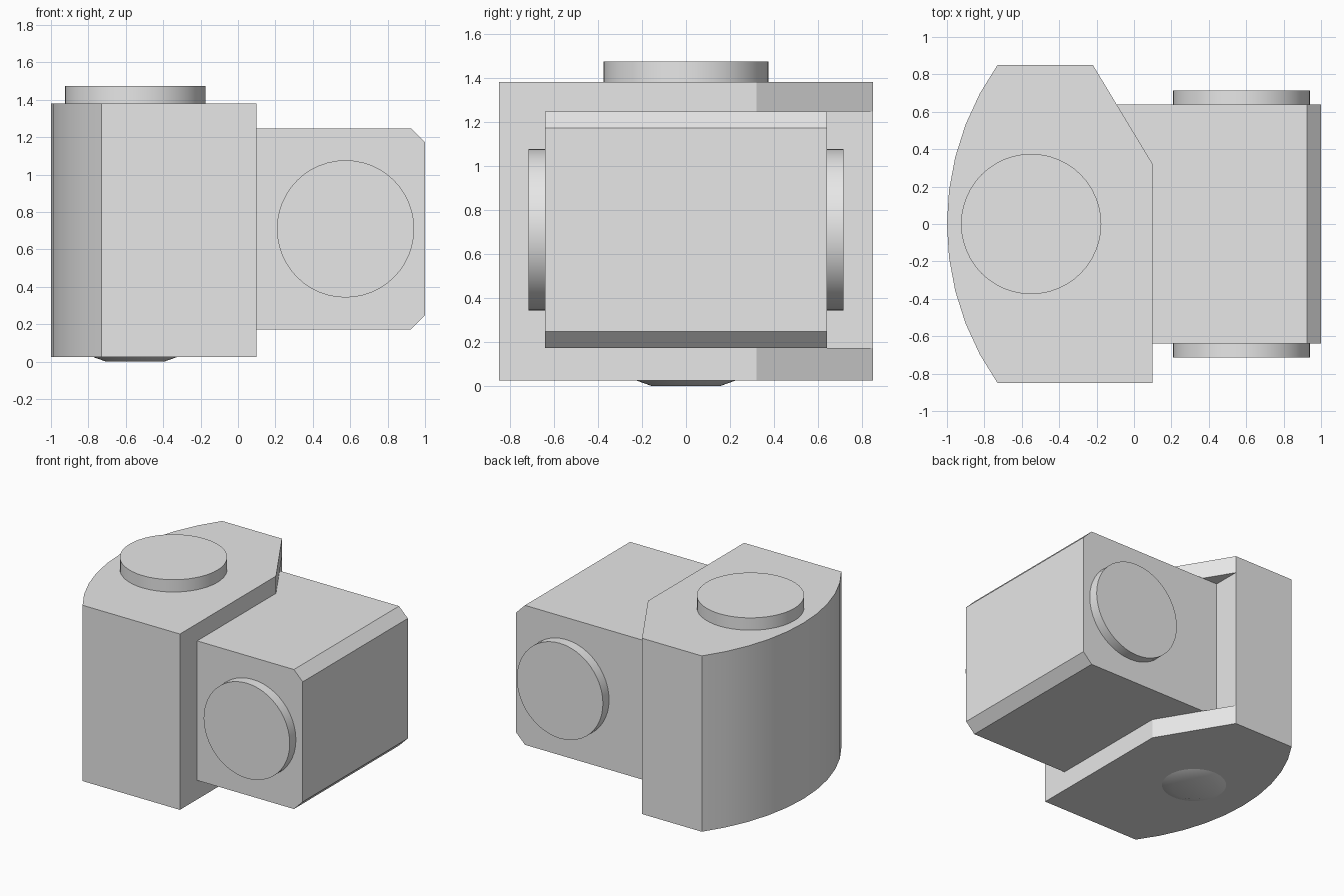
import bpy, bmesh
from math import asin, sin, cos, pi, radians
from mathutils import Matrix, Vector

cube = bpy.data.objects.get("Cube")
if cube:
    bpy.data.objects.remove(cube, do_unlink=True)

grey = bpy.data.materials.new("light_grey")
grey.use_nodes = True
grey.diffuse_color = (0.8, 0.8, 0.8, 1)
grey.node_tree.nodes["Principled BSDF"].inputs["Base Color"].default_value = grey.diffuse_color


def finish(name, bm):
    bmesh.ops.recalc_face_normals(bm, faces=bm.faces)
    mesh = bpy.data.meshes.new(name)
    bm.to_mesh(mesh)
    bm.free()
    mesh.materials.append(grey)
    obj = bpy.data.objects.new(name, mesh)
    bpy.context.collection.objects.link(obj)
    return obj


def prism(name, points, offset):
    """Extrude a closed polygon of 3D points along an offset."""
    bm = bmesh.new()
    face = bm.faces.new([bm.verts.new(p) for p in points])
    out = bmesh.ops.extrude_face_region(bm, geom=[face])
    moved = [v for v in out["geom"] if isinstance(v, bmesh.types.BMVert)]
    bmesh.ops.translate(bm, verts=moved, vec=Vector(offset))
    return finish(name, bm)


def disc(name, centre, r_low, r_high, depth, tilt=0):
    bm = bmesh.new()
    place = Matrix.Translation(centre) @ Matrix.Rotation(tilt, 4, "X")
    bmesh.ops.create_cone(bm, cap_ends=True, segments=48, radius1=r_low,
                          radius2=r_high, depth=depth, matrix=place)
    return finish(name, bm)


def smooth(obj, angle):
    bpy.ops.object.select_all(action="DESELECT")
    obj.select_set(True)
    bpy.context.view_layer.objects.active = obj
    bpy.ops.object.shade_smooth_by_angle(angle=radians(angle))


# Body: bowed outer side, one corner cut off
radius, half = 1.473, 0.85
span = asin(half / radius)
outline = [(0.1, -half), (0.1, 0.32), (-0.22, half)]
for i in range(11):
    a = span * (1 - i / 5)
    outline.append((radius - 1 - radius * cos(a), radius * sin(a)))
body = prism("body", [(x, y, 0.025) for x, y in outline], (0, 0, 1.355))

# Pocket in the body that receives the block
pocket = [(-0.22, -0.64), (0.5, -0.64), (0.5, 1.2), (-0.22, 1.2)]
cutter = prism("pocket_cutter", [(x, y, 0.172) for x, y in pocket], (0, 0, 1.075))
cutter.hide_render = True
cutter.hide_viewport = True
cut = body.modifiers.new("pocket", "BOOLEAN")
cut.operation = "DIFFERENCE"
cut.solver = "EXACT"
cut.object = cutter
bpy.context.view_layer.objects.active = body
bpy.ops.object.modifier_apply(modifier=cut.name)
bpy.data.objects.remove(cutter, do_unlink=True)
smooth(body, 20)

# Block with two bevelled outer edges
side = [(-0.22, 0.172), (0.925, 0.172), (1, 0.247),
        (1, 1.172), (0.925, 1.247), (-0.22, 1.247)]
prism("block", [(x, -0.64, z) for x, z in side], (0, 1.28, 0))

# Round bosses and the low foot underneath
bosses = [disc("top_boss", (-0.55, 0, 1.42), 0.375, 0.375, 0.11),
          disc("bottom_foot", (-0.55, 0, 0.0125), 0.155, 0.225, 0.025)]
for name, s in (("front_boss", -1), ("back_boss", 1)):
    bosses.append(disc(name, (0.575, s * 0.67, 0.71), 0.367, 0.367, 0.09, pi / 2))
for boss in bosses:
    smooth(boss, 30)
